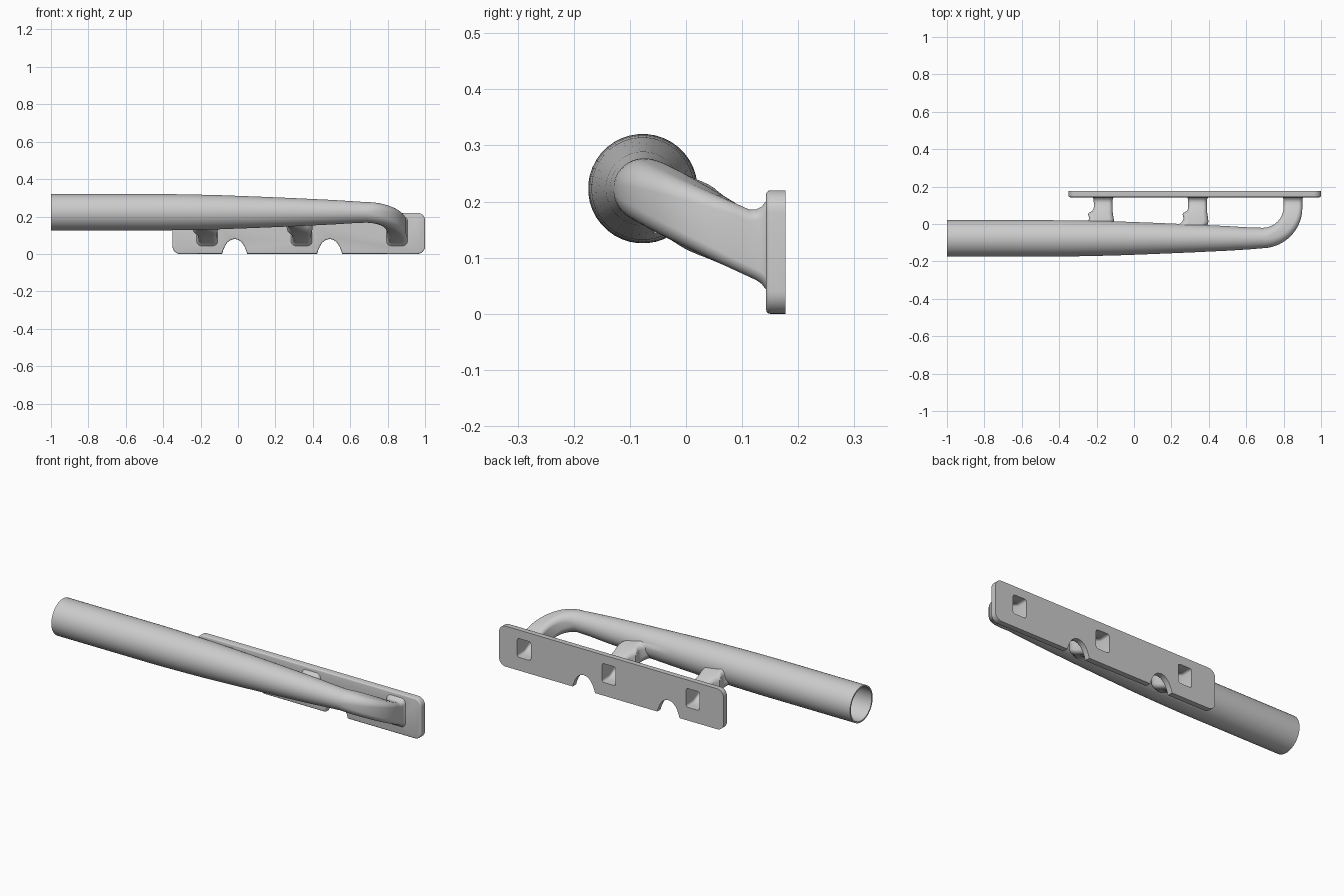
import bpy, bmesh, math
from mathutils import Vector

if "Cube" in bpy.data.objects:
    bpy.data.objects.remove(bpy.data.objects["Cube"])

R, ARC_Y, AX_Y, AX_Z = 0.165, 0.09, -0.075, 0.222
PORTS = (-0.165, 0.34, 0.85)
WALL = 0.008


def make_obj(name, bm):
    bmesh.ops.recalc_face_normals(bm, faces=bm.faces[:])
    me = bpy.data.meshes.new(name)
    bm.to_mesh(me)
    bm.free()
    ob = bpy.data.objects.new(name, me)
    bpy.context.collection.objects.link(ob)
    return ob


def rounded(a, b, r, n=10):
    # rounded rectangle outline, a circle when r = a = b
    r = min(r, a, b)
    pts = []
    for k, (sx, sy) in enumerate(((1, 1), (-1, 1), (-1, -1), (1, -1))):
        for i in range(n):
            t = math.pi / 2 * (k + (i + 0.5) / n)
            pts.append((sx * (a - r) + r * math.cos(t), sy * (b - r) + r * math.sin(t)))
    return pts


def loft(name, sections):
    # each section: centre, sideways direction, half width, half height, corner radius
    bm = bmesh.new()
    rings = []
    for c, side, a, b, r in sections:
        rings.append([bm.verts.new(Vector(c) + Vector(side) * u + Vector((0, 0, v)))
                      for u, v in rounded(a, b, r)])
    for p, q in zip(rings, rings[1:]):
        for i in range(len(p)):
            j = (i + 1) % len(p)
            bm.faces.new((p[i], p[j], q[j], q[i]))
    bm.faces.new(rings[0])
    bm.faces.new(rings[-1])
    return make_obj(name, bm)


def runner(px, inner, merged):
    # bend from the collector axis round to the flange port
    w = WALL if inner else 0
    out = []
    for i in range(19):
        th = math.radians(90 - 5 * i)
        t = i / 18
        y = ARC_Y - R * math.sin(th)
        z = AX_Z - 0.52 * (y - AX_Y)
        a = 0.055 - 0.005 * t
        if merged and not inner:
            a += 0.022 * math.exp(-((90 - 5 * i - 22) / 10) ** 2)
        b = 0.055 + 0.005 * t
        r = 0.055 - 0.033 * t
        out.append(((px - R + R * math.cos(th), y, z),
                    (math.cos(th), -math.sin(th), 0), a - w, b - w, r - w))
    if inner:
        ends = ((0.115, 0.125, 0.041, 0.051, 0.013), (0.2, 0.122, 0.041, 0.051, 0.013))
    else:
        ends = ((0.112, 0.126, 0.050, 0.060, 0.022), (0.125, 0.123, 0.0505, 0.063, 0.022),
                (0.135, 0.122, 0.052, 0.069, 0.023), (0.141, 0.122, 0.055, 0.077, 0.025),
                (0.146, 0.122, 0.058, 0.081, 0.026))
    out += [((px, y, z), (1, 0, 0), a, b, r) for y, z, a, b, r in ends]
    return out


def collector(inner):
    # tapering main pipe running into the last runner
    w = WALL if inner else 0
    prof = ((-1.02 if inner else -1, .0975), (-.45, .0975), (-.35, .0967), (-.25, .095), (-.1, .0915),
            (.1, .084), (.3, .0755), (.5, .066), (.62, .0585))
    return [((x, AX_Y - 0.002, AX_Z + 0.001), (0, -1, 0), r - w, r - w, r - w)
            for x, r in prof] + runner(PORTS[2], inner, False)


def boolean(ob, other, op):
    m = ob.modifiers.new(op, 'BOOLEAN')
    m.operation, m.solver, m.object = op, 'EXACT', other
    bpy.context.view_layer.objects.active = ob
    bpy.ops.object.modifier_apply(modifier=m.name)


# Outer skin of the pipes
pipes = loft("manifold_pipes", collector(False))
for px in PORTS[:2]:
    branch = loft("branch", runner(px, False, True))
    boolean(pipes, branch, 'UNION')
    bpy.data.objects.remove(branch)

# Flange plate outline with two bell-shaped notches
X0, X1, H, CR = -0.35, 1.0, 0.22, 0.04
half = ((.067, 0), (.061, .020), (.052, .041), (.039, .061), (.021, .075), (0, .08))
outline = []
for nx in (-0.018, 0.49):
    outline += [(nx - u, v) for u, v in half] + [(nx + u, v) for u, v in half[-2::-1]]
for k, (cx, cz) in enumerate(((X1 - CR, CR), (X1 - CR, H - CR), (X0 + CR, H - CR), (X0 + CR, CR))):
    for i in range(9):
        t = math.pi / 2 * (k - 1 + i / 8)
        outline.append((cx + CR * math.cos(t), cz + CR * math.sin(t)))
bm = bmesh.new()
back = bm.faces.new([bm.verts.new((x, 0.177, z)) for x, z in outline])
ext = bmesh.ops.extrude_face_region(bm, geom=[back], use_keep_orig=True)
front = [g for g in ext['geom'] if isinstance(g, bmesh.types.BMFace)][0]
bmesh.ops.translate(bm, vec=(0, -0.034, 0), verts=front.verts[:])
bmesh.ops.bevel(bm, geom=front.edges[:], offset=0.007, segments=3, profile=0.5, affect='EDGES')
flange = make_obj("flange", bm)

# Hollow out the bores and ports
bores = [loft("bore", collector(True))] + [loft("bore", runner(px, True, True)) for px in PORTS[:2]]
for bore in bores:
    boolean(pipes, bore, 'DIFFERENCE')
    boolean(flange, bore, 'DIFFERENCE')
    bpy.data.objects.remove(bore)

# Smooth shading
for ob in (pipes, flange):
    bpy.ops.object.select_all(action='DESELECT')
    ob.select_set(True)
    bpy.context.view_layer.objects.active = ob
    bpy.ops.object.shade_smooth_by_angle(angle=math.radians(35))
